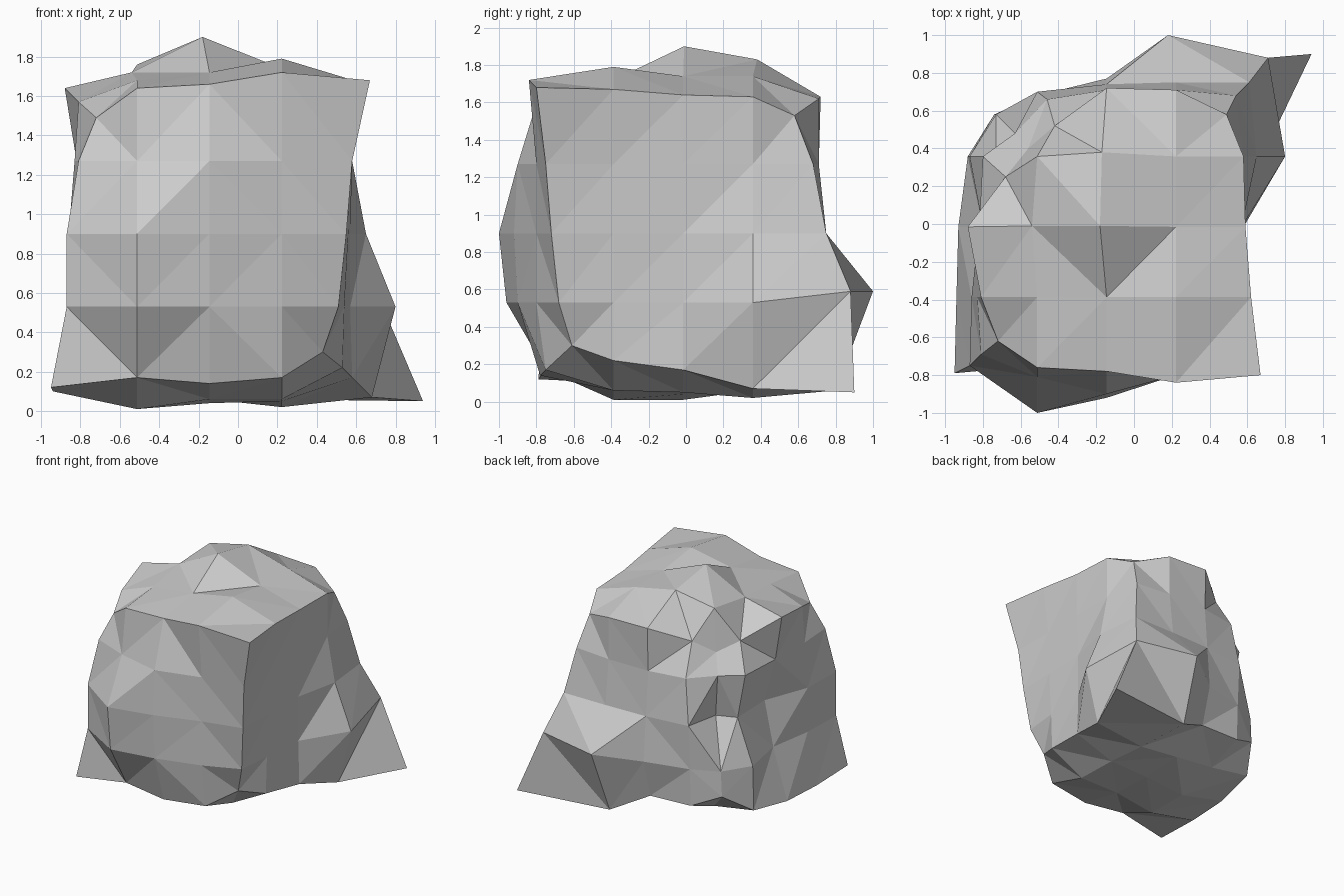
import bpy, bmesh
from mathutils import Vector

if "Cube" in bpy.data.objects:
    bpy.data.objects.remove(bpy.data.objects["Cube"])

N = 4
LO, HI = Vector((-0.88, -0.76, 0.16)), Vector((0.59, 0.73, 1.64))
SIDES = (0, N)


def base(key):
    return Vector([LO[a] + (HI[a] - LO[a]) * key[a] / N for a in range(3)])


pos = {}

# Face bumps: plane coordinate at the 3x3 inner points (rows follow the higher axis)
FACES = {
    (1, 0): [-.96, -.90, -.80, -1.0, -.92, -.80, -.81, -.90, -.80],
    (1, N): [.68, .77, 1.0, .70, .74, .75, .68, .71, .71],
    (0, 0): [-.86, -.80, -.87, -.86, -.72, -.73, -.83, -.82, -.80],
    (0, N): [.54, .57, .80, .56, .57, .65, .57, .58, .58],
    (2, 0): [.01, .06, .06, .01, .04, .05, .10, .06, .02],
    (2, N): [1.68, 1.72, 1.79, 1.72, 1.90, 1.74, 1.76, 1.83, 1.74],
}
for (axis, side), depths in FACES.items():
    a, b = [i for i in range(3) if i != axis]
    for n, d in enumerate(depths):
        key = [0, 0, 0]
        key[axis], key[a], key[b] = side, 1 + n % 3, 1 + n // 3
        p = base(key)
        p[axis] = d
        pos[tuple(key)] = p

# Edge chips: diagonal push out (+) or in (-), (axis, side of a, side of b)
EDGES = {
    (0, 0, 0): (-.01, .02, -.01), (0, 0, N): (0, .02, .08),
    (0, N, 0): (-.06, -.05, .03), (0, N, N): (-.16, -.01, -.02),
    (1, 0, 0): (.06, .05, 0), (1, 0, N): (-.07, 0, -.17),
    (1, N, 0): (-.06, -.01, .09), (1, N, N): (.03, 0, -.01),
    (2, 0, 0): (-.01, -.01, -.07), (2, 0, N): (-.15, -.31, -.25),
    (2, N, 0): (-.08, -.04, -.01), (2, N, N): (.13, .02, -.05),
}
for (axis, sa, sb), pushes in EDGES.items():
    a, b = [i for i in range(3) if i != axis]
    for n, t in enumerate(pushes):
        key = [0, 0, 0]
        key[axis], key[a], key[b] = n + 1, sa, sb
        p = base(key)
        p[a] += t if sa else -t
        p[b] += t if sb else -t
        pos[tuple(key)] = p

# Corners, then the few points that lean sideways
pos.update({k: Vector(p) for k, p in {
    (0, 0, 0): (-.95, -.79, .12), (N, 0, 0): (.43, -.61, .30),
    (0, N, 0): (-.74, .58, .32), (N, N, 0): (.94, .90, .05),
    (0, 0, N): (-.72, -.62, 1.49), (N, 0, N): (.67, -.80, 1.68),
    (0, N, N): (-.56, .40, 1.42), (N, N, N): (.49, .58, 1.53),
    (0, 3, N): (-.68, .25, 1.49), (1, N, N): (-.42, .52, 1.52),
    (3, N, 1): (.18, 1.0, .59), (N, N, 1): (.71, .88, .59),
    (2, 2, N): (-.18, -.01, 1.90), (3, N, 0): (.15, .80, .06),
    (1, N, 3): (-.46, .66, 1.27), (2, 3, N): (-.17, .38, 1.83),
    (1, 2, N): (-.54, -.01, 1.72),
}.items()})

# Faceted skin: each cell is split along its shorter diagonal
bm = bmesh.new()
verts = {k: bm.verts.new(p) for k, p in pos.items()}
for axis in range(3):
    a, b = [i for i in range(3) if i != axis]
    for side in SIDES:
        for i in range(N):
            for j in range(N):
                q = []
                for di, dj in ((0, 0), (1, 0), (1, 1), (0, 1)):
                    key = [0, 0, 0]
                    key[axis], key[a], key[b] = side, i + di, j + dj
                    q.append(verts[tuple(key)])
                d0 = (q[0].co - q[2].co).length
                d1 = (q[1].co - q[3].co).length
                if d1 < d0 and (axis, side) != (0, N):
                    q = q[1:] + q[:1]
                bm.faces.new((q[0], q[1], q[2]))
                bm.faces.new((q[0], q[2], q[3]))
bmesh.ops.recalc_face_normals(bm, faces=bm.faces)
mesh = bpy.data.meshes.new("rock")
bm.to_mesh(mesh)
bm.free()
rock = bpy.data.objects.new("rock", mesh)
bpy.context.collection.objects.link(rock)
